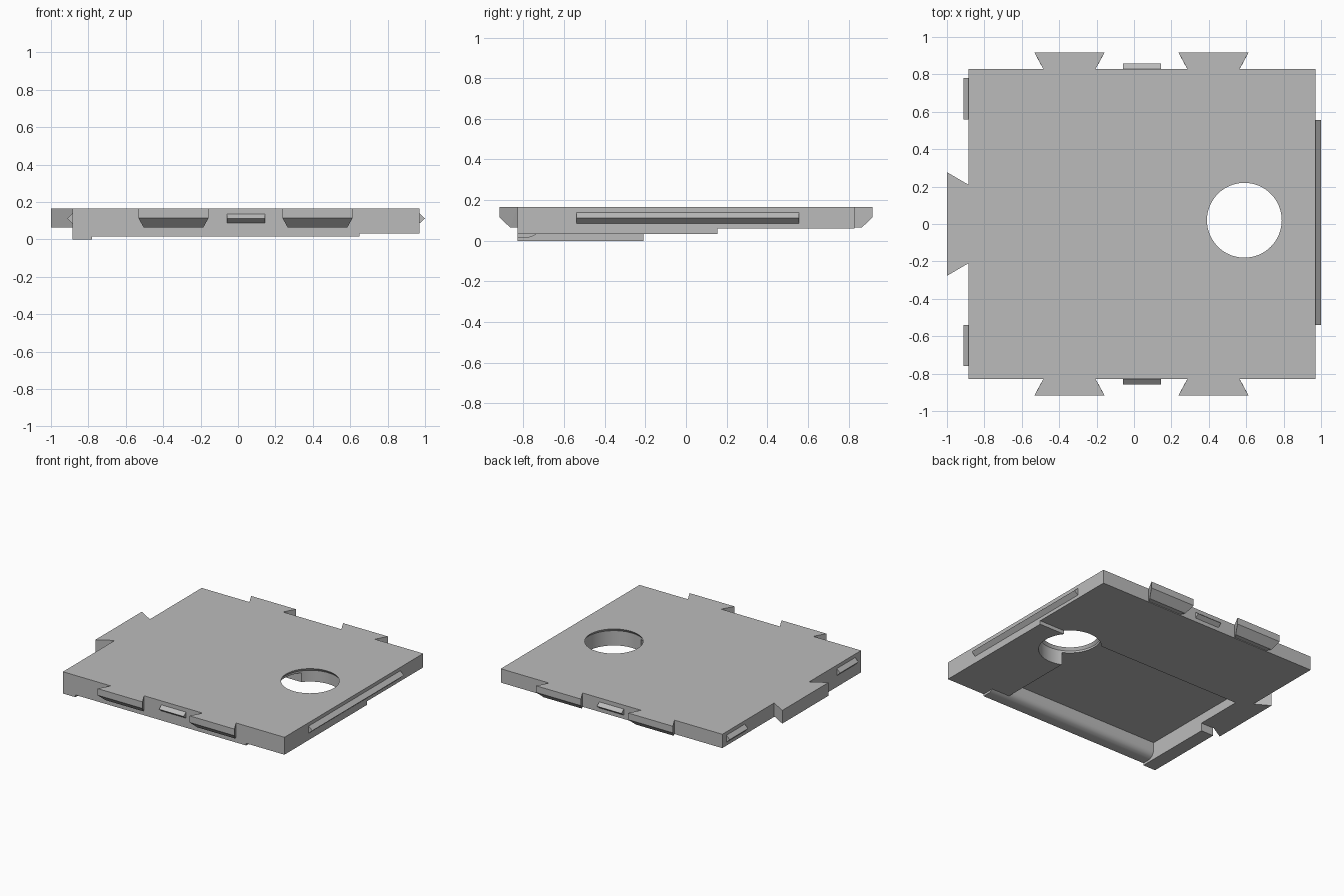
import bpy
import bmesh
from math import cos, sin, tau, radians
from mathutils import Vector

cube = bpy.data.objects.get("Cube")
if cube:
    bpy.data.objects.remove(cube, do_unlink=True)

GREY = (0.5, 0.5, 0.5, 1)
mat = bpy.data.materials.new("plain grey")
mat.use_nodes = True
mat.diffuse_color = GREY
mat.node_tree.nodes["Principled BSDF"].inputs["Base Color"].default_value = GREY

LEFT, RIGHT, SIDE, TOP = -0.885, 0.97, 0.83, 0.165


def finish(name, bm):
    bmesh.ops.recalc_face_normals(bm, faces=bm.faces)
    mesh = bpy.data.meshes.new(name)
    bm.to_mesh(mesh)
    bm.free()
    mesh.materials.append(mat)
    obj = bpy.data.objects.new(name, mesh)
    bpy.context.collection.objects.link(obj)
    return obj


def hull(name, points):
    bm = bmesh.new()
    for p in points:
        bm.verts.new(p)
    bmesh.ops.convex_hull(bm, input=bm.verts)
    bmesh.ops.dissolve_limit(bm, angle_limit=radians(1), verts=bm.verts, edges=bm.edges)
    return finish(name, bm)


def prism_x(name, x0, x1, profile):
    """Extrude a (y, z) profile along x."""
    bm = bmesh.new()
    face = bm.faces.new([bm.verts.new((x0, y, z)) for y, z in profile])
    ext = bmesh.ops.extrude_face_region(bm, geom=[face])
    verts = [v for v in ext["geom"] if isinstance(v, bmesh.types.BMVert)]
    bmesh.ops.translate(bm, verts=verts, vec=Vector((x1 - x0, 0, 0)))
    return finish(name, bm)


def block(name, x0, x1, y0, y1, z0, z1):
    return prism_x(name, x0, x1, [(y0, z0), (y1, z0), (y1, z1), (y0, z1)])


def lathe(name, cx, cy, rings, n=64):
    bm = bmesh.new()
    loops = [[bm.verts.new((cx + r * cos(tau * i / n), cy + r * sin(tau * i / n), z))
              for i in range(n)] for r, z in rings]
    for a, b in zip(loops, loops[1:]):
        for i in range(n):
            j = (i + 1) % n
            bm.faces.new((a[i], a[j], b[j], b[i]))
    bm.faces.new(loops[0])
    bm.faces.new(loops[-1])
    return finish(name, bm)


def cut(target, cutter):
    cutter.hide_render = True
    mod = target.modifiers.new("cut", "BOOLEAN")
    mod.operation = "DIFFERENCE"
    mod.solver = "EXACT"
    mod.object = cutter
    bpy.context.view_layer.objects.active = target
    bpy.ops.object.modifier_apply(modifier=mod.name)
    bpy.data.objects.remove(cutter, do_unlink=True)


# Tile body, stepped and hollowed from below
tile = block("tile_body", LEFT, RIGHT, -SIDE, SIDE, 0, TOP)
LOW, STEP, RIM, SLAB = -0.1, 0.155, -0.78, 0.033
cut(tile, block("back_step", -1.1, 1.1, STEP, 1, LOW, 0.06))
cut(tile, block("right_step", 0.65, 1.1, -1, 0.2, LOW, SLAB))
cut(tile, block("rim_step", -1.1, -0.7, -0.21, 0.2, LOW, 0.06))
cut(tile, block("lip_step", RIM, 0.66, -1, 0.2, LOW, 0.017))

# Rounded inner side of the front lip, shared by the slab step and the pocket
curve = [(-0.77, LOW), (-0.77, 0.017), (-0.757, 0.021), (-0.745, 0.028), (-0.738, SLAB)]
cut(tile, prism_x("slab_step", RIM, 0.65, curve + [(0.2, SLAB), (0.2, LOW)]))
deep = [(-0.728, 0.045), (-0.722, 0.06), (-0.72, 0.08), (-0.72, 0.13)]
cut(tile, prism_x("pocket", RIM, 0.5, curve + deep + [(STEP, 0.13), (STEP, LOW)]))

# Round hole, wider below its top edge
cut(tile, lathe("hole", 0.59, 0.02, [(0.215, LOW), (0.215, 0.145), (0.2, TOP), (0.2, 0.3)]))


# Dovetail tabs and snap ridges along front and back
def dovetail(name, cx, s):
    stations = [(0.14, SIDE, TOP), (0.188, 0.918, TOP), (0.188, 0.918, 0.115),
                (0.16, 0.865, 0.065), (0.14, SIDE, 0.065)]
    hull(name, [(cx + m * w, s * y, z) for w, y, z in stations for m in (-1, 1)])


def ridge(name, start, end, out, half):
    """Triangular bar between two points on a wall."""
    pts = []
    for p in (Vector(start), Vector(end)):
        pts += [p + Vector((0, 0, half)), p - Vector((0, 0, half)), p + Vector(out)]
    hull(name, pts)


for side, s in (("front", -1), ("back", 1)):
    dovetail(side + "_right_tab", -0.345, s)
    dovetail(side + "_left_tab", 0.425, s)
    ridge(side + "_ridge", (-0.06, s * SIDE, 0.112), (0.145, s * SIDE, 0.112),
          (0, s * 0.028, 0), 0.023)

# Large tab and two short ridges on one side, a long ridge on the other
hull("side_tab", [(x, m * w, z) for x, w in ((LEFT, 0.21), (-1, 0.277))
                  for m in (-1, 1) for z in (0.065, TOP)])
for name, y0, y1 in (("side_ridge_front", -0.76, -0.54), ("side_ridge_back", 0.56, 0.78)):
    ridge(name, (LEFT, y0, 0.112), (LEFT, y1, 0.112), (-0.027, 0, 0), 0.027)
ridge("long_ridge", (RIGHT, -0.54, 0.112), (RIGHT, 0.557, 0.112), (0.03, 0, 0), 0.027)

# Smooth the curved surfaces of the body, keeping edges sharp
bpy.ops.object.select_all(action="DESELECT")
tile.select_set(True)
bpy.context.view_layer.objects.active = tile
bpy.ops.object.shade_smooth_by_angle(angle=radians(30))
